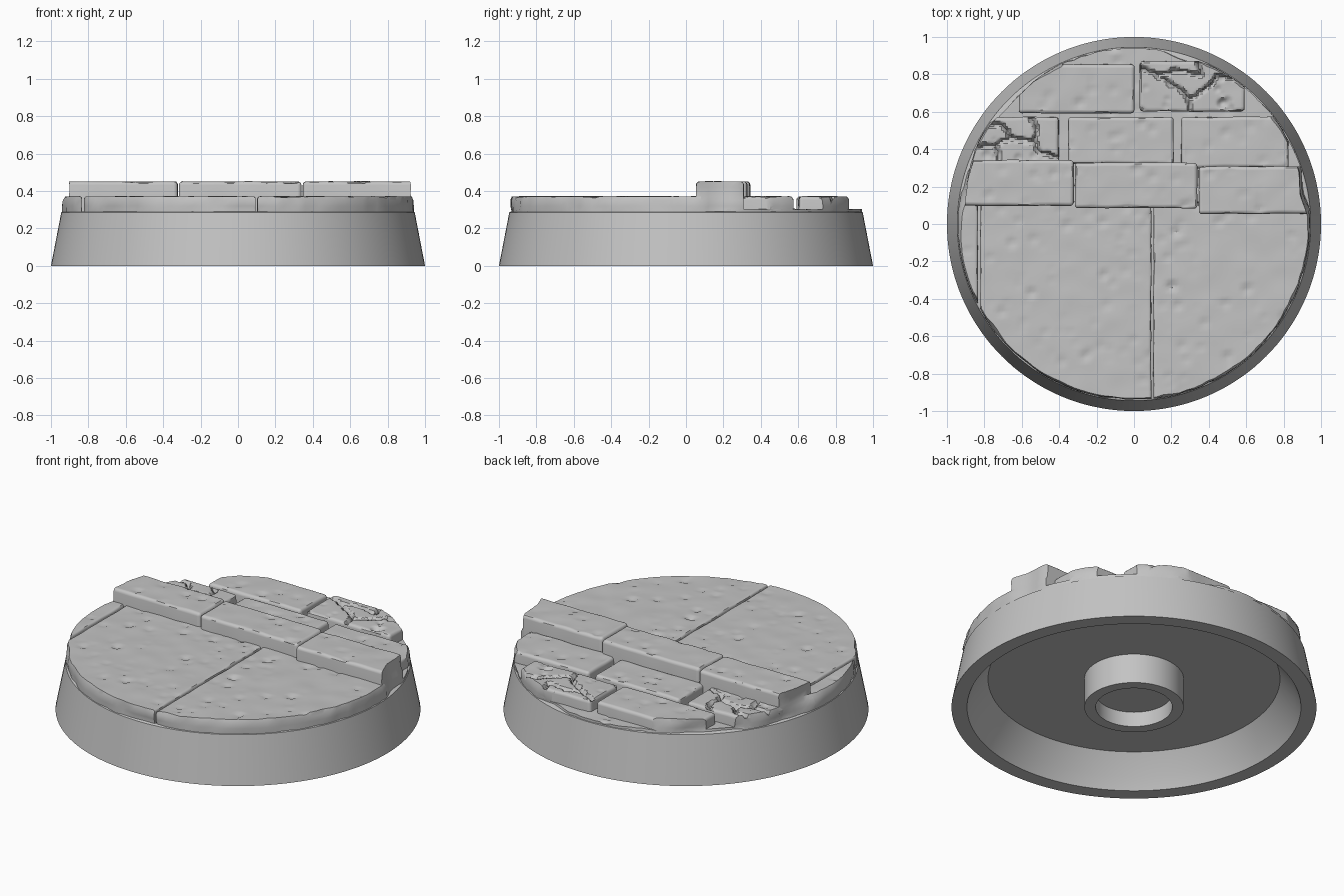
import bpy, bmesh, math, random
from mathutils import Vector, noise, geometry

random.seed(7)
cube = bpy.data.objects.get("Cube")
if cube:
    bpy.data.objects.remove(cube)

stone = bpy.data.materials.new("stone grey")
stone.use_nodes = True
GREY = (0.55, 0.55, 0.55, 1)
stone.diffuse_color = GREY
stone.node_tree.nodes["Principled BSDF"].inputs["Base Color"].default_value = GREY


def make_object(name, bm):
    mesh = bpy.data.meshes.new(name)
    bmesh.ops.recalc_face_normals(bm, faces=bm.faces[:])
    bm.to_mesh(mesh)
    bm.free()
    obj = bpy.data.objects.new(name, mesh)
    bpy.context.collection.objects.link(obj)
    return obj


def lathe(profile, steps=144):
    bm = bmesh.new()
    verts = [bm.verts.new((r, 0, z)) for r, z in profile]
    edges = [bm.edges.new(pair) for pair in zip(verts, verts[1:])]
    bmesh.ops.spin(bm, geom=verts + edges, axis=(0, 0, 1), cent=(0, 0, 0),
                   angle=math.tau, steps=steps)
    bmesh.ops.remove_doubles(bm, verts=bm.verts[:], dist=0.0005)
    return bm


def finish(obj):
    obj.data.materials.clear()
    obj.data.materials.append(stone)
    bpy.ops.object.select_all(action='DESELECT')
    obj.select_set(True)
    bpy.context.view_layer.objects.active = obj
    bpy.ops.object.shade_smooth_by_angle(angle=math.radians(35))


# Tapered plinth, hollow below, with a socket ring in the middle
finish(make_object("plinth", lathe([
    (0, .09), (.21, .09), (.21, 0), (.272, 0), (.272, .18), (.80, .18),
    (.88, .07), (.915, 0), (1, 0), (.945, .285), (.935, .29), (0, .29)])))

# Round trimming volume with a chipped outline
bm = lathe([(0, .1), (.94, .1), (.94, .25), (.942, .29), (.942, .32),
            (.94, .35), (.932, .372), (.93, .42), (.925, .47), (0, .55)])
for v in bm.verts:
    if v.co.z > .28 and v.co.xy.length > .5:
        chip = max(0, noise.noise(v.co * 5) - .1) + .3 * max(0, noise.noise(v.co * 14))
        v.co.xy *= 1 - .05 * chip
trimmer = make_object("trimmer", bm)
trimmer.hide_render = True


def pit(lo, hi):
    size = random.uniform(.012, .03)
    return (Vector((random.uniform(*lo), random.uniform(*hi))),
            size, size * random.uniform(.2, .5))


def crack_distance(p, paths):
    best = 1
    for path in paths:
        for a, b in zip(path, path[1:]):
            q, t = geometry.intersect_point_line(p, a, b)
            q = a if t < 0 else b if t > 1 else q
            best = min(best, (p - q).length)
    return best


def block(name, x0, x1, y0, y1, top, bevel=.018, cracks=()):
    """Weathered stone block, trimmed to the round plinth."""
    low = .22
    bm = bmesh.new()
    bmesh.ops.create_cube(bm, size=1)
    for v in bm.verts:
        v.co = ((x0, x1)[v.co.x > 0], (y0, y1)[v.co.y > 0], (low, top)[v.co.z > 0])
    edges = [e for e in bm.edges if max(v.co.z for v in e.verts) > low + .01]
    bmesh.ops.bevel(bm, geom=edges, offset=bevel, segments=3, profile=.5,
                    affect='EDGES', clamp_overlap=True)
    # Even grid over the block for surface wear
    step = .01 if cracks else .02
    for axis, lo, hi in ((Vector((1, 0, 0)), x0, x1), (Vector((0, 1, 0)), y0, y1)):
        count = int((hi - lo) / step)
        for i in range(1, count):
            bmesh.ops.bisect_plane(bm, geom=bm.verts[:] + bm.edges[:] + bm.faces[:],
                                   plane_co=axis * (lo + (hi - lo) * i / count),
                                   plane_no=axis, dist=.0005)
    # Pits, shallow waves and cracks
    pits = [pit((x0, x1), (y0, y1)) for _ in range(int((x1 - x0) * (y1 - y0) * 75))]
    paths = [[Vector((x, y, 0)) for x, y in path] for path in cracks]
    for v in bm.verts:
        p = v.co.copy()
        if p.z > top - .003:
            v.co.z += .004 * noise.noise(p * 9)
            for centre, size, depth in pits:
                d = (p.xy - centre).length / size
                if d < 1:
                    v.co.z -= depth * (1 - d * d)
            if paths:
                wobble = Vector((noise.noise(p * 25), noise.noise(p * 25 + Vector((9, 0, 0))), 0))
                d = crack_distance(Vector((p.x, p.y, 0)) + wobble * .012, paths)
                v.co.z -= .035 * max(0, 1 - d / .014)
        v.co.x += .004 * noise.noise(p * 7)
        v.co.y += .004 * noise.noise(p * 7 + Vector((5, 5, 0)))
    obj = make_object(name, bm)
    mod = obj.modifiers.new("trim", 'BOOLEAN')
    mod.operation = 'INTERSECT'
    mod.solver = 'EXACT'
    mod.object = trimmer
    bpy.context.view_layer.objects.active = obj
    bpy.ops.object.modifier_apply(modifier=mod.name)
    finish(obj)


# Ground under the rear bricks
block("rear_ground", -1, 1, .2, 1, .303)

# Large paving slabs across the front
SLAB = .37
block("slab_right", -1, -.835, -1, .12, SLAB, .012)
block("slab_middle", -.822, .092, -1, .12, SLAB, .012)
block("slab_left", .104, 1, -1, .12, SLAB, .012)

# Raised step of three bricks
STEP = .45
block("step_right", -1, -.322, .098, .342, STEP)
block("step_middle", -.315, .338, .085, .328, STEP)
block("step_left", .346, 1, .055, .308, STEP)

# Middle brick row, one brick cracked
ROW = .37
block("middle_brick_right", -.91, -.402, .32, .572, ROW, cracks=[
    [(-.9, .42), (-.74, .42), (-.66, .46), (-.53, .44), (-.5, .38), (-.4, .36)],
    [(-.53, .44), (-.52, .52), (-.56, .58)],
    [(-.74, .42), (-.72, .34)], [(-.66, .46), (-.7, .53), (-.8, .53)]])
block("middle_brick_centre", -.352, .212, .32, .572, ROW)
block("middle_brick_left", .253, .825, .3, .572, ROW)

# Rear brick row, one brick cracked
block("rear_brick_right", -.615, .002, .592, .855, ROW)
block("rear_brick_left", .03, .59, .602, .87, ROW, cracks=[
    [(.03, .84), (.12, .8), (.23, .73), (.3, .67), (.3, .6)],
    [(.3, .67), (.4, .74), (.44, .79), (.6, .77)],
    [(.12, .8), (.22, .82), (.36, .8), (.33, .88)]])

bpy.data.objects.remove(trimmer)
